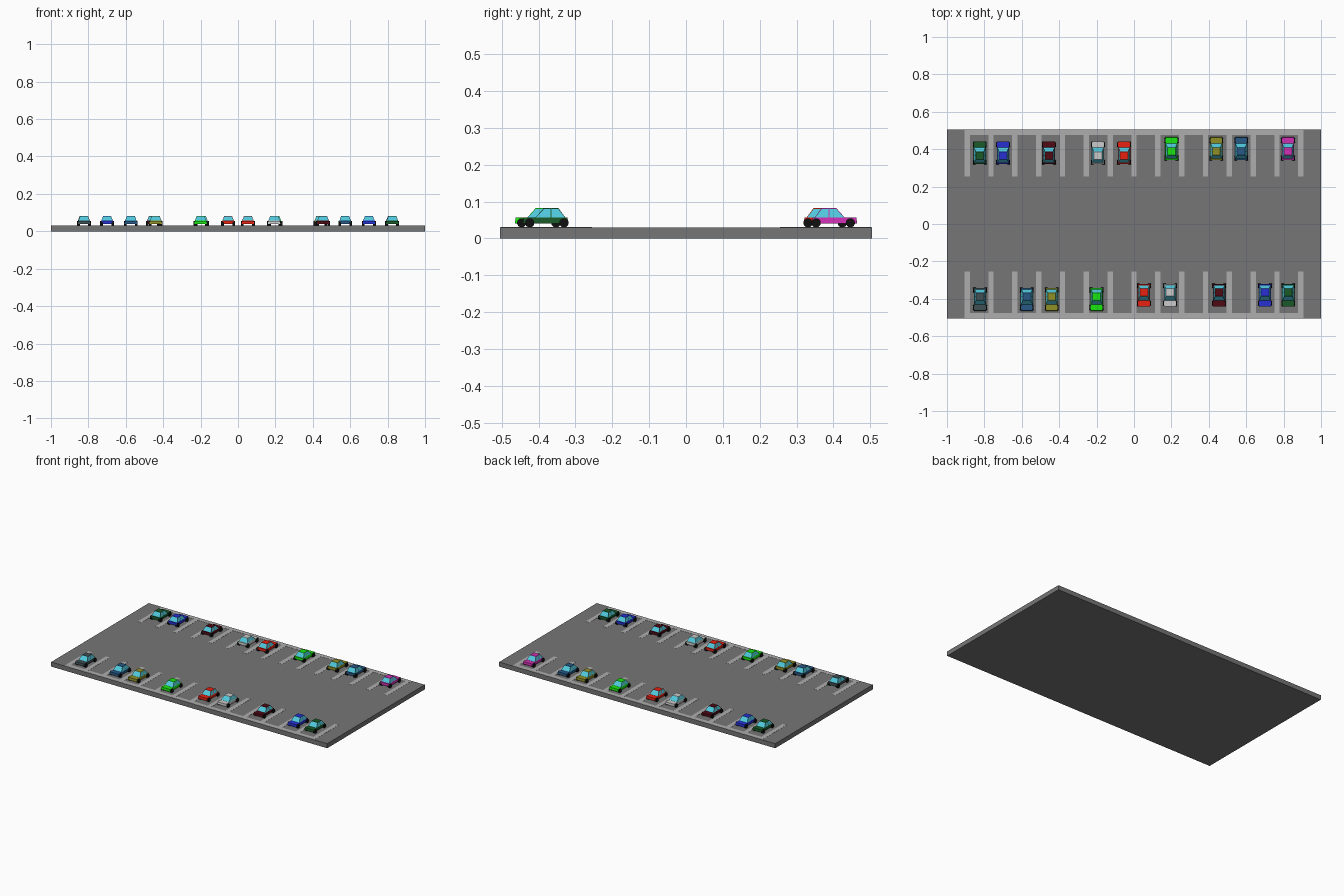
import bpy, bmesh, math
from mathutils import Matrix, Vector

if "Cube" in bpy.data.objects:
    bpy.data.objects.remove(bpy.data.objects["Cube"])

GROUND = 0.03


def material(name, rgb):
    m = bpy.data.materials.new(name)
    m.diffuse_color = (*rgb, 1)
    m.use_nodes = True
    m.node_tree.nodes["Principled BSDF"].inputs["Base Color"].default_value = m.diffuse_color
    return m


def add_object(name, bm, mats):
    me = bpy.data.meshes.new(name)
    bm.normal_update()
    bm.to_mesh(me)
    bm.free()
    for m in mats:
        me.materials.append(m)
    ob = bpy.data.objects.new(name, me)
    bpy.context.collection.objects.link(ob)
    return ob


def box(bm, x0, x1, y0, y1, z0, z1):
    size = Matrix.Diagonal((x1 - x0, y1 - y0, z1 - z0, 1))
    mid = Matrix.Translation(((x0 + x1) / 2, (y0 + y1) / 2, (z0 + z1) / 2))
    return bmesh.ops.create_cube(bm, size=1, matrix=mid @ size)["verts"]


# Asphalt slab
bm = bmesh.new()
box(bm, -1, 1, -0.505, 0.505, 0, GROUND)
add_object("asphalt_slab", bm, [material("asphalt", (0.18, 0.18, 0.18))])

# Bay markings: 15 stripes and an edge strip on each long side
paint = material("marking_paint", (0.42, 0.42, 0.42))
top = GROUND + 0.0008
for side, name in ((-1, "front_bay_markings"), (1, "back_bay_markings")):
    bm = bmesh.new()
    y = sorted((side * 0.475, side * 0.503))
    box(bm, -0.905, 0.905, *y, GROUND - 0.002, top)
    y = sorted((side * 0.255, side * 0.475))
    for i in range(15):
        x = -0.892 + i * 1.784 / 14
        box(bm, x - 0.014, x + 0.014, *y, GROUND - 0.002, top)
    add_object(name, bm, [paint])

glass = material("glass", (0.08, 0.58, 0.72))
rubber = material("rubber", (0.005, 0.005, 0.005))


def car_body(paint):
    """Car facing +y: lower body, cabin with inset windows."""
    bm = bmesh.new()
    # Lower body, slightly narrower at the top
    for v in box(bm, -0.033, 0.033, -0.06, 0.062, 0.010, 0.026):
        if v.co.z > 0.02:
            v.co.x *= 0.95
            v.co.y *= 0.98
    add = bmesh.new()
    # Tapered cabin
    for v in box(add, -0.031, 0.031, -0.053, 0.029, 0.026, 0.052):
        if v.co.z > 0.04:
            v.co.x *= 0.68
            v.co.y = -0.034 if v.co.y < 0 else 0.006
    # Door pillar divides the side windows
    bmesh.ops.bisect_plane(add, geom=add.verts[:] + add.edges[:] + add.faces[:],
                           plane_co=Vector((0, -0.014, 0)), plane_no=Vector((0, 1, 0)))
    add.normal_update()
    sides = [f for f in add.faces if abs(f.normal.z) < 0.9]
    bmesh.ops.inset_individual(add, faces=sides, thickness=0.0022, depth=-0.0004)
    for f in sides:
        f.material_index = 1
    tmp = bpy.data.meshes.new("cabin_part")
    add.to_mesh(tmp)
    add.free()
    bm.from_mesh(tmp)
    bpy.data.meshes.remove(tmp)
    return add_object("car_body", bm, [paint, glass])


def car_wheels():
    bm = bmesh.new()
    for y in (-0.049, 0.044):
        for x in (-0.030, 0.030):
            m = Matrix.Translation((x, y, 0.012)) @ Matrix.Rotation(math.pi / 2, 4, 'Y')
            bmesh.ops.create_cone(bm, cap_ends=True, segments=16, radius1=0.0125,
                                  radius2=0.0125, depth=0.014, matrix=m)
    return add_object("car_wheels", bm, [rubber])


colours = {
    "dark_green": (0.01, 0.10, 0.02), "blue": (0.02, 0.03, 0.65),
    "maroon": (0.08, 0.003, 0.007), "white": (0.80, 0.80, 0.80),
    "red": (0.80, 0.015, 0.005), "lime": (0.01, 0.80, 0.005),
    "olive": (0.28, 0.28, 0.02), "steel": (0.02, 0.10, 0.24),
    "magenta": (0.62, 0.03, 0.45), "slate": (0.05, 0.08, 0.09),
}
paints = {k: material(k + "_paint", c) for k, c in colours.items()}

# Parked cars: the front row is the back row turned half round
row = [("dark_green", -0.825, 0.38), ("blue", -0.70, 0.38), ("maroon", -0.455, 0.38),
       ("white", -0.193, 0.38), ("red", -0.053, 0.38), ("lime", 0.20, 0.402),
       ("olive", 0.44, 0.402), ("steel", 0.573, 0.402), ("magenta", 0.823, 0.402)]
for turn in (0, math.pi):
    for colour, x, y in row:
        if turn and colour == "magenta":
            colour = "slate"
        place = Matrix.Rotation(turn, 4, 'Z') @ Matrix.Translation((x, y, GROUND))
        for part in (car_body(paints[colour]), car_wheels()):
            part.name = colour + "_" + part.name.split(".")[0]
            part.matrix_world = place
